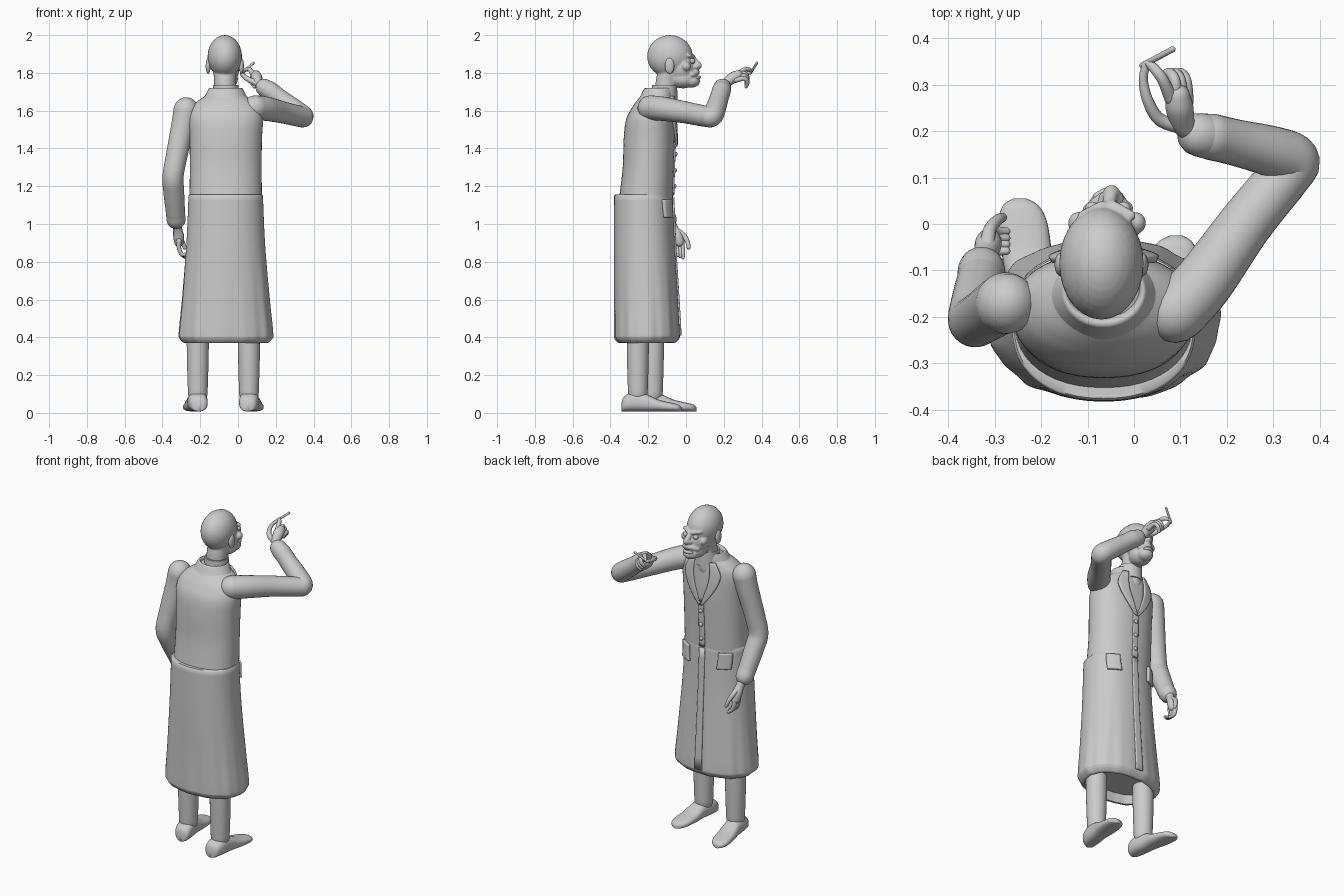
import bpy, bmesh, math
from mathutils import Vector

cube = bpy.data.objects.get("Cube")
if cube:
    bpy.data.objects.remove(cube)

MID = -0.065   # centre line of the coat
SHAPE = 2.2    # roundness of the coat's cross-section


def finish(name, bm, angle=50):
    bmesh.ops.recalc_face_normals(bm, faces=bm.faces)
    mesh = bpy.data.meshes.new(name)
    bm.to_mesh(mesh)
    bm.free()
    ob = bpy.data.objects.new(name, mesh)
    bpy.context.collection.objects.link(ob)
    bpy.ops.object.select_all(action='DESELECT')
    ob.select_set(True)
    bpy.context.view_layer.objects.active = ob
    bpy.ops.object.shade_smooth_by_angle(angle=math.radians(angle))
    return ob


def join(name, parts):
    bpy.ops.object.select_all(action='DESELECT')
    for p in parts:
        p.select_set(True)
    bpy.context.view_layer.objects.active = parts[0]
    bpy.ops.object.join()
    parts[0].name = parts[0].data.name = name
    return parts[0]


def smooth(rows, steps=6):
    """Spline through rows of numbers."""
    out = []
    for i in range(len(rows) - 1):
        a, b, c, d = (rows[min(max(k, 0), len(rows) - 1)] for k in range(i - 1, i + 3))
        for s in range(steps):
            t = s / steps
            out.append(tuple(q + 0.5 * t * (r - p + t * (2 * p - 5 * q + 4 * r - w + t * (3 * (q - r) + w - p)))
                             for p, q, r, w in zip(a, b, c, d)))
    return out + [tuple(rows[-1])]


def loft(name, rings, n=32, power=2.0, ripple=None, angle=50):
    """Skin closed rings, each given as centre and two half-axes."""
    bm = bmesh.new()
    loops = []
    for c, u, v in rings:
        loop = []
        for k in range(n):
            a = 2 * math.pi * k / n
            ca, sa = math.cos(a), math.sin(a)
            f = ripple(a, c.z) if ripple else 1
            x = math.copysign(abs(ca) ** (2 / power), ca) * f
            y = math.copysign(abs(sa) ** (2 / power), sa) * f
            loop.append(bm.verts.new(c + u * x + v * y))
        loops.append(loop)
    for p, q in zip(loops, loops[1:]):
        for k in range(n):
            bm.faces.new((p[k], p[(k + 1) % n], q[(k + 1) % n], q[k]))
    bm.faces.new(loops[0])
    bm.faces.new(loops[-1])
    return finish(name, bm, angle)


def stack(rows):
    """Level rings from rows of z, half width, back y, front y."""
    return [(Vector((MID, (b + f) / 2, z)), Vector((w, 0, 0)), Vector((0, (f - b) / 2, 0)))
            for z, w, b, f in rows]


def tube(name, points, n=20, steps=6):
    """Round-ended limb through rows of x, y, z, radius."""
    rows = smooth(points, steps)
    pos = [Vector(r[:3]) for r in rows]
    rad = [r[3] for r in rows]
    tan = [(pos[min(i + 1, len(pos) - 1)] - pos[max(i - 1, 0)]).normalized() for i in range(len(pos))]
    u = tan[0].orthogonal()
    rings = []
    for p, t, r in zip(pos, tan, rad):
        u = (u - t * u.dot(t)).normalized()
        rings.append((p, u * r, t.cross(u) * r))

    def cap(ring, t, r):
        c, a, b = ring
        return [(c + t * r * math.sin(h), a * math.cos(h), b * math.cos(h)) for h in (0.4, 0.8, 1.2, 1.45)]
    start = cap(rings[0], -tan[0], rad[0])[::-1]
    return loft(name, start + rings + cap(rings[-1], tan[-1], rad[-1]), n)


def ball(name, centre, size):
    bm = bmesh.new()
    bmesh.ops.create_uvsphere(bm, u_segments=28, v_segments=18, radius=1)
    for v in bm.verts:
        v.co = Vector([c + s * k for c, s, k in zip(centre, size, v.co)])
    return finish(name, bm)


def front_y(rows, dx, z):
    """Depth of the coat's front at an offset from the centre line."""
    for a, b in zip(rows, rows[1:]):
        if min(a[0], b[0]) <= z <= max(a[0], b[0]) and a[0] != b[0]:
            t = (z - a[0]) / (b[0] - a[0])
            w, k, f = (a[i] + (b[i] - a[i]) * t for i in (1, 2, 3))
            s = max(0, 1 - abs(dx / w) ** SHAPE) ** (1 / SHAPE)
            return (k + f) / 2 + (f - k) / 2 * s
    return rows[-1][3]


def strip(name, surface, edges, lift=0.004, thick=0.012, cols=6):
    """Cloth panel lying on the coat; rows of z, one edge, other edge."""
    bm = bmesh.new()
    grid = []
    for z, a, b in smooth(edges, 4):
        xs = [a + (b - a) * k / cols for k in range(cols + 1)]
        grid.append([bm.verts.new((MID + x, front_y(surface, x, z) + lift, z)) for x in xs])
    for p, q in zip(grid, grid[1:]):
        for k in range(cols):
            bm.faces.new((p[k], p[k + 1], q[k + 1], q[k]))
    ob = finish(name, bm)
    mod = ob.modifiers.new("cloth", 'SOLIDIFY')
    mod.thickness, mod.offset = thick, 0
    return ob


# Coat body and skirt
body = smooth([(1.13, .192, -.355, -.07), (1.3, .19, -.335, -.065), (1.45, .192, -.33, -.06),
               (1.55, .197, -.318, -.062), (1.61, .185, -.29, -.066), (1.65, .15, -.262, -.068),
               (1.68, .105, -.235, -.07), (1.7, .08, -.215, -.075)])
loft("coat_body", stack(body), 48, SHAPE)
skirt = smooth([(1.15, .197, -.38, -.07), (.9, .208, -.382, -.06), (.6, .232, -.38, -.042),
                (.43, .248, -.38, -.032), (.395, .245, -.377, -.036), (.372, .225, -.36, -.055)])
hem = [(.37, .21, -.345, -.07), (.42, .19, -.33, -.09)]
brim = [(1.153, .18, -.355, -.08), (1.155, .192, -.375, -.073)]


def folds(a, z):
    drop = max(0, min(1, (.85 - z) / .4))
    return 1 + drop * (.009 * math.sin(11 * a + 1) + .006 * math.sin(19 * a))


loft("coat_skirt", stack(brim + skirt + hem), 128, SHAPE, folds)

# Collar, shirt collar, lapels, closing edge, pockets and buttons
collar = [(1.63, .135, -.27, -.066), (1.675, .112, -.243, -.064), (1.705, .096, -.228, -.066),
          (1.718, .088, -.219, -.07), (1.712, .079, -.205, -.075), (1.66, .07, -.19, -.09)]
loft("coat_collar", stack(smooth(collar, 4)), 40)
loft("shirt_collar", stack([(1.65, .07, -.185, -.045), (1.735, .067, -.18, -.047),
                            (1.735, .06, -.17, -.055), (1.68, .055, -.165, -.06)]), 32)
strip("shirt_front", body, [(1.67, -.06, .06), (1.55, -.05, .05), (1.43, -.01, .01)])
for s in (-1, 1):
    strip("lapel", body, [(1.675, s * .05, s * .08), (1.61, s * .055, s * .115), (1.55, s * .048, s * .105),
                          (1.48, s * .025, s * .065), (1.41, 0, s * .012)], .01, .014)
    strip("pocket_flap", skirt, [(1.13, s * .1, s * .165), (1.08, s * .098, s * .165),
                                 (1.035, s * .092, s * .162)], .008, .014)
strip("body_edge", body, [(1.42, -.012, .02), (1.28, -.015, .02), (1.15, -.015, .02)], .002, .01)
strip("skirt_edge", skirt, [(1.14, -.015, .02), (.8, -.015, .022), (.41, -.02, .025)], .002, .012)
for z in (1.37, 1.285, 1.2):
    ball("button", (MID + .004, front_y(body, 0, z) + .009, z), (.012, .008, .012))

# Raised arm with sleeve and cuff
tube("raised_sleeve", [(.09, -.19, 1.615, .066), (.15, -.125, 1.61, .064), (.24, 0, 1.59, .058),
                       (.325, .105, 1.57, .056), (.343, .137, 1.571, .056), (.3, .155, 1.605, .055),
                       (.22, .175, 1.665, .05), (.165, .188, 1.708, .05)], 28)
tube("raised_cuff", [(.172, .186, 1.7, .05), (.14, .192, 1.722, .047)], 28, 3)

# Raised hand holding a thin stick
hand = [tube("wrist", [(.15, .19, 1.715, .027), (.11, .21, 1.745, .025), (.098, .25, 1.775, .03),
                       (.095, .275, 1.788, .026)]),
        tube("thumb", [(.1, .21, 1.745, .017), (.055, .225, 1.765, .014), (.03, .265, 1.785, .012),
                       (.02, .31, 1.795, .01), (.026, .343, 1.803, .009)], 12),
        tube("first_finger", [(.08, .27, 1.792, .015), (.062, .31, 1.818, .012), (.045, .333, 1.818, .011),
                              (.032, .346, 1.81, .009)], 12)]
for k in range(3):
    x, z = .09 + .012 * k, 1.79 - .014 * k
    hand.append(tube("finger", [(x, .265, z, .015), (x - .002, .308, z + .008, .012),
                                (x - .014, .325, z - .012, .011), (x - .028, .318, z - .035, .009)], 12))
join("raised_hand", hand)
tube("held_stick", [(.018, .341, 1.798, .0065), (.083, .376, 1.853, .0065)], 12, 2)

# Lowered arm and hand
tube("lowered_sleeve", [(-.275, -.17, 1.605, .066), (-.292, -.178, 1.52, .062), (-.325, -.2, 1.36, .057),
                        (-.344, -.208, 1.25, .056), (-.34, -.175, 1.17, .055), (-.33, -.115, 1.05, .05)], 28)
tube("lowered_cuff", [(-.331, -.12, 1.06, .05), (-.328, -.1, 1.025, .051)], 28, 3)
hand = [tube("wrist", [(-.326, -.09, 1.02, .028), (-.32, -.065, .975, .024), (-.314, -.045, .935, .029),
                       (-.312, -.035, .905, .026)]),
        tube("thumb", [(-.316, -.05, .965, .017), (-.31, -.012, .94, .014), (-.294, .008, .905, .012),
                       (-.283, .014, .875, .01)], 12)]
for k in range(4):
    y = -.022 - .014 * k
    hand.append(tube("finger", [(-.313, y, .91, .014), (-.312, y + .004, .872, .012),
                                (-.298, y + .006, .84, .011), (-.275, y + .006, .822 + .006 * k, .009)], 12))
join("lowered_hand", hand)

# Legs and shoes
for x, y, out in ((.058, -.255, .025), (-.213, -.175, -.025)):
    tube("trouser_leg", [(x, y, .1, .052), (x, y, .3, .058), (x, y, .55, .06)], 28)
    shoe = smooth([(-.087, .015, .04), (-.075, .042, .075), (-.03, .052, .1), (.04, .05, .092),
                   (.11, .054, .062), (.18, .052, .045), (.215, .038, .036), (.23, .014, .022)])
    loft("shoe", [(Vector((x + out * (d + .03) / .2, y + d, .008 + h / 2)), Vector((w, 0, 0)),
                   Vector((0, 0, h / 2))) for d, w, h in shoe], 28, 2.5)

# Head, blended into one surface
parts = [ball("skull", (-.07, -.085, 1.887), (.091, .121, .113)),
         ball("face", (-.063, -.022, 1.825), (.07, .07, .09)),
         ball("jaw", (-.06, -.015, 1.768), (.06, .07, .05)),
         ball("beard", (-.055, .03, 1.757), (.046, .045, .035)),
         tube("neck", [(-.07, -.108, 1.63, .058), (-.07, -.105, 1.74, .057), (-.07, -.09, 1.8, .06)]),
         tube("nose", [(-.055, .035, 1.878, .014), (-.05, .06, 1.85, .016), (-.048, .066, 1.838, .019)]),
         tube("moustache", [(-.1, .03, 1.79, .012), (-.055, .058, 1.803, .015), (-.012, .034, 1.79, .012)])]
for s in (-1, 1):
    parts += [ball("cheek", (-.058 + s * .062, .002, 1.835), (.022, .024, .024)),
              ball("nostril", (-.049 + s * .016, .055, 1.833), (.012, .014, .012)),
              tube("brow", [(-.056 + s * .012, .04, 1.885, .011), (-.058 + s * .052, .018, 1.893, .011)])]
head = join("head", parts)
blend = head.modifiers.new("blend", 'REMESH')
blend.mode, blend.voxel_size, blend.use_smooth_shade = 'VOXEL', .005, True
soften = head.modifiers.new("soften", 'SMOOTH')
soften.factor, soften.iterations = .5, 5

# Ears, eyes and lower lip
for s in (-1, 1):
    ball("ear", (-.07 + s * .088, -.087, 1.837), (.013, .025, .042))
    ball("eye", (-.056 + s * .034, .034, 1.863), (.015, .014, .014))
tube("lower_lip", [(-.08, .06, 1.775, .008), (-.053, .071, 1.777, .009), (-.03, .06, 1.775, .008)], 12)
